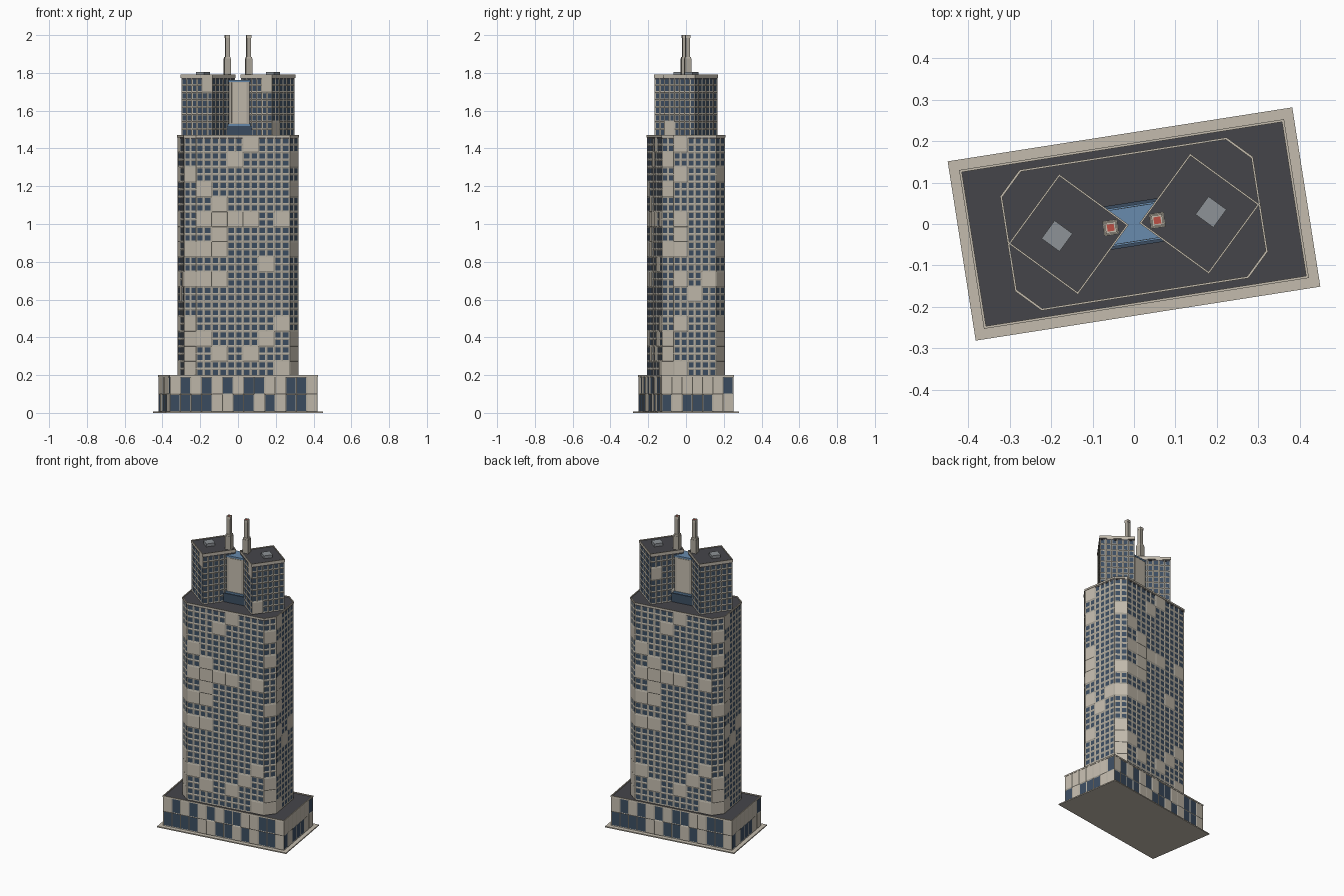
import bpy, bmesh, math, random

if "Cube" in bpy.data.objects:
    bpy.data.objects.remove(bpy.data.objects["Cube"])

random.seed(4)
ANGLE = math.radians(8.9)          # whole building is turned on its site


def material(name, r, g, b):
    m = bpy.data.materials.new(name)
    m.diffuse_color = (r, g, b, 1)
    m.use_nodes = True
    m.node_tree.nodes["Principled BSDF"].inputs["Base Color"].default_value = m.diffuse_color
    return m


STONE = material("stone", .55, .50, .42)
WALL = material("wall", .42, .39, .33)
GLASS = material("dark_glass", .045, .075, .12)
ROOF = material("roof_tar", .06, .06, .068)
BLUE = material("blue_glass", .14, .26, .42)
RED = material("red_cap", .5, .08, .06)
GREY = material("grey_metal", .27, .29, .31)


def finish(bm, name, mats):
    me = bpy.data.meshes.new(name)
    bm.to_mesh(me)
    bm.free()
    for m in mats:
        me.materials.append(m)
    ob = bpy.data.objects.new(name, me)
    ob.rotation_euler.z = ANGLE
    bpy.context.collection.objects.link(ob)
    return ob


# Plan outlines, counter-clockwise
def rect(hx, hy, cx=0):
    return [(cx - hx, -hy), (cx + hx, -hy), (cx + hx, hy), (cx - hx, hy)]


def octagon(hx, hy, c):
    return [(-hx + c, -hy), (hx - c, -hy), (hx, -hy + c), (hx, hy - c),
            (hx - c, hy), (-hx + c, hy), (-hx, hy - c), (-hx, -hy + c)]


def diamond(r, cx):
    return [(cx, -r), (cx + r, 0), (cx, r), (cx - r, 0)]


def prism(name, loop, z0, z1, mat):
    bm = bmesh.new()
    lo = [bm.verts.new((x, y, z0)) for x, y in loop]
    hi = [bm.verts.new((x, y, z1)) for x, y in loop]
    bm.faces.new(lo[::-1])
    bm.faces.new(hi)
    n = len(loop)
    for i in range(n):
        j = (i + 1) % n
        bm.faces.new((lo[i], lo[j], hi[j], hi[i]))
    return finish(bm, name, [mat])


def rim(name, outer, inner, z0, z1, mat):
    bm = bmesh.new()
    rings = [[bm.verts.new((x, y, z)) for x, y in loop]
             for loop, z in ((outer, z0), (outer, z1), (inner, z1), (inner, z0))]
    n = len(outer)
    for k in range(4):
        a, b = rings[k], rings[(k + 1) % 4]
        for i in range(n):
            j = (i + 1) % n
            bm.faces.new((a[i], a[j], b[j], b[i]))
    return finish(bm, name, [mat])


def facade(name, loop, z0, z1, cols, rows, split, blank, inset, depth):
    """Walls of bays; each bay is a blank panel or split x split recessed windows."""
    bm = bmesh.new()
    windows, panels = [], []
    n = len(loop)
    for s in range(n):
        (ax, ay), (bx, by) = loop[s], loop[(s + 1) % n]
        nc = cols[s % len(cols)]

        def vert(u, v):
            return bm.verts.new((ax + (bx - ax) * u, ay + (by - ay) * u, z0 + (z1 - z0) * v))

        for c in range(nc):
            for r in range(rows):
                solid = blank(s, c, r)
                k = 1 if solid else split
                for i in range(k):
                    for j in range(k):
                        u0, u1 = (c + i / k) / nc, (c + (i + 1) / k) / nc
                        v0, v1 = (r + j / k) / rows, (r + (j + 1) / k) / rows
                        f = bm.faces.new((vert(u0, v0), vert(u1, v0), vert(u1, v1), vert(u0, v1)))
                        (panels if solid else windows).append(f)
    bmesh.ops.remove_doubles(bm, verts=bm.verts, dist=1e-5)
    bm.normal_update()
    bmesh.ops.inset_individual(bm, faces=windows, thickness=inset, depth=-depth)
    bmesh.ops.inset_individual(bm, faces=panels, thickness=.005, depth=.0015)
    for f in windows:
        f.material_index = 1
    for f in panels:
        f.material_index = 2
    return finish(bm, name, [WALL, GLASS, STONE])


# Pavement and podium
prism("pavement", rect(.421, .219), 0, .007, STONE)
LONG = ("11110011010110", "01010101100110")
SHORT = ("1011100", "0000001")
facade("podium_walls", rect(.395, .192), .007, .192, [14, 7], 2, 1,
       lambda s, c, r: (LONG, SHORT)[s % 2][r][c] == "0", .005, .002)
prism("podium_roof", rect(.393, .190), .185, .194, ROOF)
rim("podium_parapet", rect(.397, .194), rect(.391, .188), .191, .2, STONE)

# Main shaft: rows of blank panels for each column, per side
BLANKS = [
    {0: (12, 10, 8, 6, 2), 1: (11, 10, 9, 8, 6, 1), 2: (14, 10), 3: (15, 10, 1), 4: (7, 2), 5: (10, 3, 0)},
    {0: (14, 12, 8, 2, 1, 0)},
    {0: (15, 13, 10, 9, 8, 6, 3, 0), 1: (5,), 2: (6,)},
    {0: (13, 8, 6, 3, 2, 1, 0)},
]
facade("shaft_walls", octagon(.306, .169, .055), .194, 1.46, [6, 1, 3, 1], 16, 2,
       lambda s, c, r: r in BLANKS[s % 4].get(c, ()), .0095, .002)
prism("shaft_roof", octagon(.305, .168, .055), 1.45, 1.464, ROOF)
rim("shaft_parapet", octagon(.309, .172, .056), octagon(.304, .167, .054), 1.459, 1.47, STONE)

# Twin upper towers, roof hatches and chimneys
for side, sx in (("left", -1), ("right", 1)):
    cx = .16 * sx
    facade(side + "_tower_walls", diamond(.143, cx), 1.464, 1.775, [3], 4, 2,
           lambda s, c, r: random.random() < .06, .0085, .002)
    prism(side + "_tower_roof", diamond(.142, cx), 1.765, 1.787, ROOF)
    rim(side + "_tower_parapet", diamond(.147, cx), diamond(.141, cx), 1.774, 1.792, STONE)
    prism(side + "_roof_hatch", diamond(.038, .188 * sx), 1.785, 1.806, GREY)
    px = .057 * sx
    prism(side + "_chimney_base", rect(.018, .018, px), 1.785, 1.875, WALL)
    prism(side + "_chimney_collar", rect(.0155, .0155, px), 1.875, 1.885, STONE)
    prism(side + "_chimney_stack", rect(.0115, .0115, px), 1.885, 1.988, WALL)
    rim(side + "_chimney_lip", rect(.013, .013, px), rect(.0085, .0085, px), 1.985, 2.0, STONE)
    prism(side + "_chimney_cap", rect(.0085, .0085, px), 1.985, 1.997, RED)

# Link between the towers
prism("link_base", rect(.068, .053), 1.464, 1.52, GLASS)
prism("link_sill", rect(.060, .046), 1.52, 1.53, BLUE)
prism("link_wall", rect(.055, .040), 1.53, 1.752, WALL)
prism("link_roof", rect(.057, .042), 1.752, 1.762, BLUE)
for name, y in (("front_link_panel", -.041), ("back_link_panel", .041)):
    x = .04
    prism(name, [(-x, y - .0015), (x, y - .0015), (x, y + .0015), (-x, y + .0015)], 1.535, 1.748, STONE)
